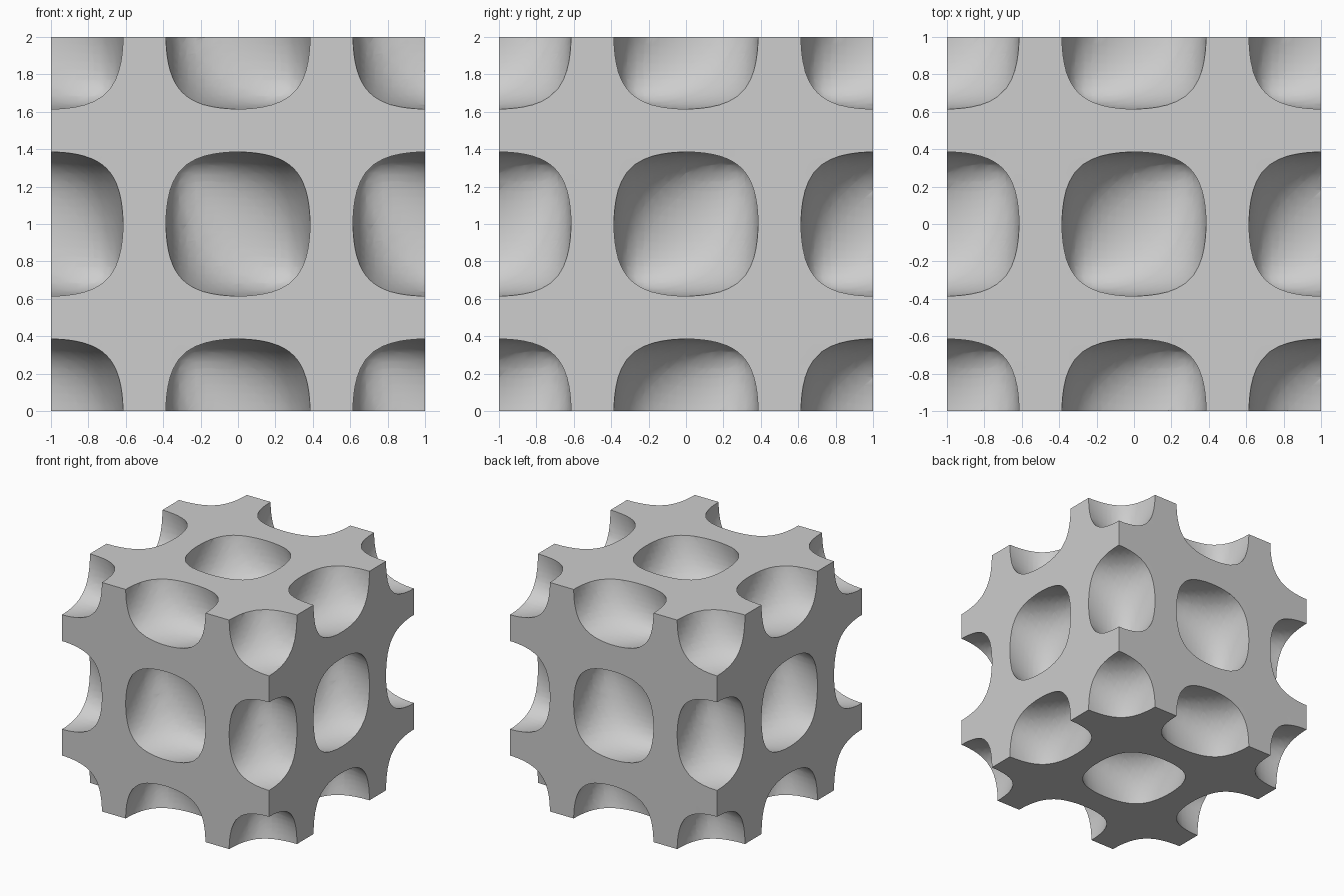
import bpy
import bmesh
from math import sin, cos, pi

if "Cube" in bpy.data.objects:
    bpy.data.objects.remove(bpy.data.objects["Cube"])

N = 22                       # samples along one unit cell
WALL = cos(pi * 0.385)       # half thickness of the wall, as a field level
TWIST = 0.28                 # how far the pockets lean to a tetrahedral shape
cache = {}


def level(p):
    """Negative inside the wall, positive inside the pockets."""
    x, y, z = (pi * c for c in p)
    return abs(cos(x) * cos(y) * cos(z) - TWIST * sin(x) * sin(y) * sin(z)) - WALL


def field(p):
    if p not in cache:
        cache[p] = level(p)
    return cache[p]


def crossing(inner, outer):
    """Point on the wall surface between an inside and an outside sample."""
    lo, hi = 0.0, 1.0
    for _ in range(14):
        mid = (lo + hi) / 2
        q = [a + (b - a) * mid for a, b in zip(inner, outer)]
        if level(q) < 0:
            lo = mid
        else:
            hi = mid
    return tuple(q)


def corner_path(start, axes):
    """Grid corners met when stepping once along each axis in turn."""
    pos, path = list(start), [tuple(c / N for c in start)]
    for a in axes:
        pos[a] += 1
        path.append(tuple(c / N for c in pos))
    return path


def slice_tetra(tet):
    ins = [p for p in tet if field(p) < 0]
    outs = [p for p in tet if field(p) >= 0]
    if not ins or not outs:
        return None
    if len(ins) == 2:
        pairs = [(0, 0), (0, 1), (1, 1), (1, 0)]
        return [crossing(ins[i], outs[j]) for i, j in pairs]
    return [crossing(i, o) for i in ins for o in outs]


def clip_triangle(tri):
    poly = []
    for p, q in zip(tri, tri[1:] + tri[:1]):
        p_in, q_in = field(p) < 0, field(q) < 0
        if p_in:
            poly.append(p)
        if p_in != q_in:
            poly.append(crossing(p, q) if p_in else crossing(q, p))
    return poly


# Curved walls of one unit cell
orders = [(a, b, 3 - a - b) for a in range(3) for b in range(3) if a != b]
cell = []
for i in range(N):
    for j in range(N):
        for k in range(N):
            for axes in orders:
                poly = slice_tetra(corner_path((i, j, k), axes))
                if poly:
                    cell.append(poly)

# Flat cut faces of one unit cell, one set per axis
caps = {}
for axis in range(3):
    u, v = [a for a in range(3) if a != axis]
    caps[axis] = []
    for i in range(N):
        for j in range(N):
            start = [0, 0, 0]
            start[u], start[v] = i, j
            for axes in ((u, v), (v, u)):
                poly = clip_triangle(corner_path(start, axes))
                if poly:
                    caps[axis].append(poly)

bm = bmesh.new()
verts = {}


def add(polys, offset):
    for poly in polys:
        ring = []
        for p in poly:
            co = tuple(c + o for c, o in zip(p, offset))
            key = tuple(round(c, 4) for c in co)
            if key not in verts:
                verts[key] = bm.verts.new((co[0], co[1], co[2] + 1))
            if verts[key] not in ring:
                ring.append(verts[key])
        if len(ring) > 2 and not bm.faces.get(ring):
            bm.faces.new(ring)


# Repeat the cell two by two by two, then close the six sides
for x in (-1, 0):
    for y in (-1, 0):
        for z in (-1, 0):
            add(cell, (x, y, z))
for axis in range(3):
    for side in (-1, 1):
        for a in (-1, 0):
            for b in (-1, 0):
                offset = [a, b]
                offset.insert(axis, side)
                add(caps[axis], offset)

bmesh.ops.remove_doubles(bm, verts=bm.verts[:], dist=0.002)
bmesh.ops.recalc_face_normals(bm, faces=bm.faces[:])

mesh = bpy.data.meshes.new("lattice_block")
bm.to_mesh(mesh)
bm.free()
block = bpy.data.objects.new("lattice_block", mesh)
bpy.context.collection.objects.link(block)

# Plain grey finish
grey = bpy.data.materials.new("mid_grey")
grey.use_nodes = True
colour = (0.61, 0.61, 0.61, 1)
grey.diffuse_color = colour
grey.node_tree.nodes["Principled BSDF"].inputs["Base Color"].default_value = colour
mesh.materials.append(grey)

# Smooth pockets with crisp cut edges
bpy.ops.object.select_all(action="DESELECT")
block.select_set(True)
bpy.context.view_layer.objects.active = block
bpy.ops.object.shade_smooth_by_angle(angle=pi / 6)
